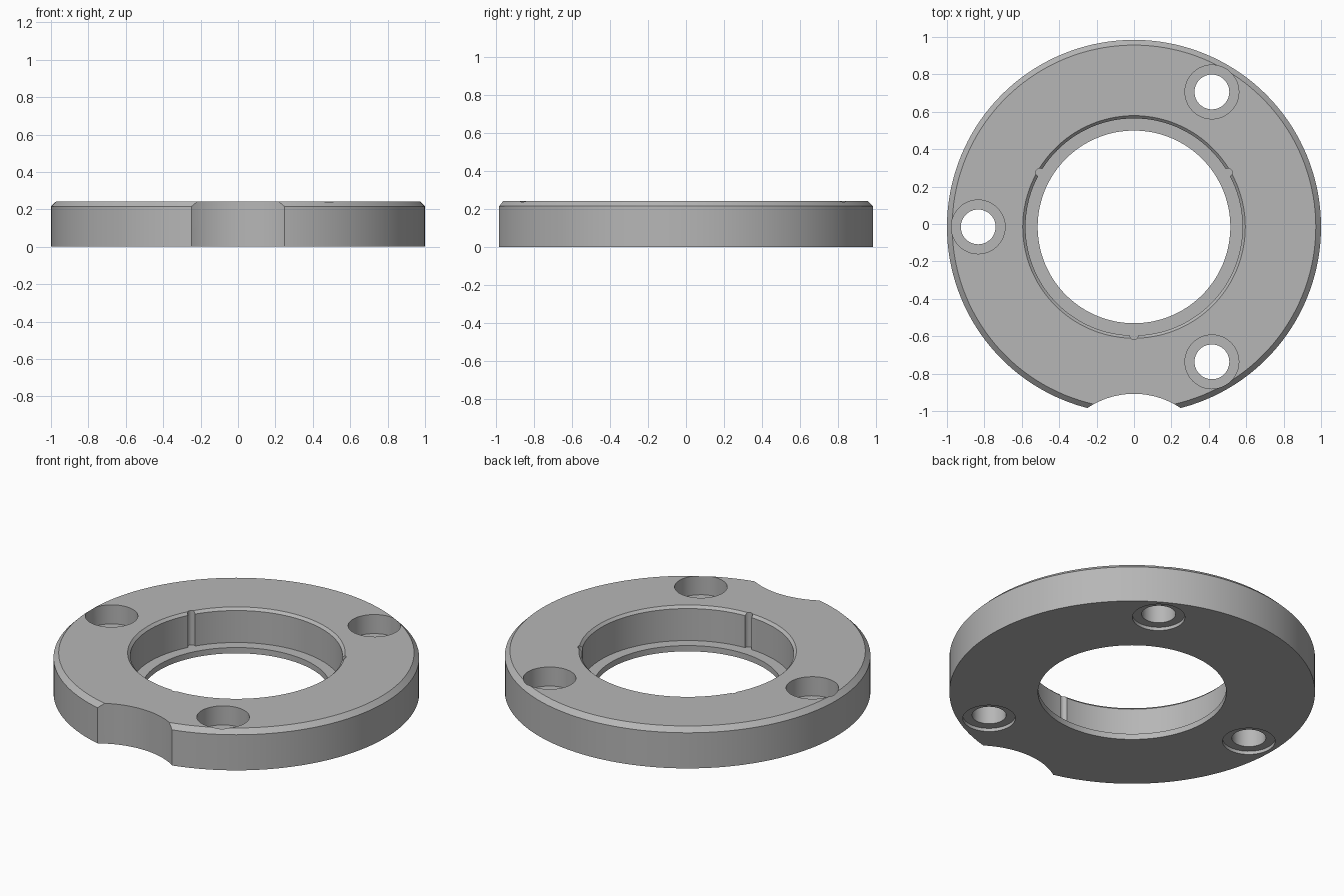
import bpy
import bmesh
from math import cos, sin, pi, radians

cube = bpy.data.objects.get("Cube")
if cube:
    bpy.data.objects.remove(cube, do_unlink=True)

CY = -0.0155      # ring axis in y
H = 0.243         # ring height
LEDGE = 0.035     # height of the inner ledge

grey = bpy.data.materials.new("satin grey")
grey.use_nodes = True
colour = (0.47, 0.47, 0.47, 1)
grey.diffuse_color = colour
grey.node_tree.nodes["Principled BSDF"].inputs["Base Color"].default_value = colour


def lathe(name, profile, x, y, segments, closed):
    """Revolve (radius, z) points about a vertical axis; open profiles get end caps."""
    bm = bmesh.new()
    rings = []
    for r, z in profile:
        rings.append([bm.verts.new((x + r * cos(2 * pi * i / segments),
                                    y + r * sin(2 * pi * i / segments), z))
                      for i in range(segments)])
    pairs = list(zip(rings, rings[1:]))
    if closed:
        pairs.append((rings[-1], rings[0]))
    else:
        bm.faces.new(rings[0])
        bm.faces.new(rings[-1])
    for a, b in pairs:
        for i in range(segments):
            j = (i + 1) % segments
            bm.faces.new((a[i], a[j], b[j], b[i]))
    bmesh.ops.recalc_face_normals(bm, faces=bm.faces)
    mesh = bpy.data.meshes.new(name)
    bm.to_mesh(mesh)
    bm.free()
    mesh.materials.append(grey)
    obj = bpy.data.objects.new(name, mesh)
    bpy.context.collection.objects.link(obj)
    return obj


def cut(target, cutter):
    """Subtract a cutter from the target and discard it."""
    cutter.hide_render = True
    mod = target.modifiers.new("cut", 'BOOLEAN')
    mod.operation = 'DIFFERENCE'
    mod.solver = 'EXACT'
    mod.object = cutter
    bpy.context.view_layer.objects.active = target
    bpy.ops.object.modifier_apply(modifier=mod.name)
    bpy.data.objects.remove(cutter, do_unlink=True)


# Ring body with outer chamfer, stepped bore and small bore chamfer
flange = lathe("flange_ring", [
    (0.515, 0), (1.0, 0), (1.0, 0.215), (0.972, H),
    (0.595, H), (0.58, H - 0.015), (0.58, LEDGE), (0.515, LEDGE),
], 0, CY, 144, True)

# Screw holes, counterbored deep from above and shallow from below
for angle in (60, 180, 300):
    a = radians(angle)
    cut(flange, lathe("screw_hole_cutter", [
        (0.144, -0.1), (0.144, 0.02), (0.093, 0.02),
        (0.093, 0.128), (0.144, 0.128), (0.144, H + 0.1),
    ], 0.833 * cos(a), CY + 0.833 * sin(a), 48, False))

# Narrow vertical grooves in the bore wall
for angle in (30, 150, 270):
    a = radians(angle)
    cut(flange, lathe("groove_cutter", [(0.022, LEDGE), (0.022, H + 0.1)],
                      0.581 * cos(a), CY + 0.581 * sin(a), 24, False))

# Round notch in the front edge
cut(flange, lathe("notch_cutter", [(0.447, -0.1), (0.447, H + 0.1)],
                  0, -1.355, 128, False))

bpy.ops.object.select_all(action='DESELECT')
flange.select_set(True)
bpy.context.view_layer.objects.active = flange
bpy.ops.object.shade_smooth_by_angle(angle=radians(25))
